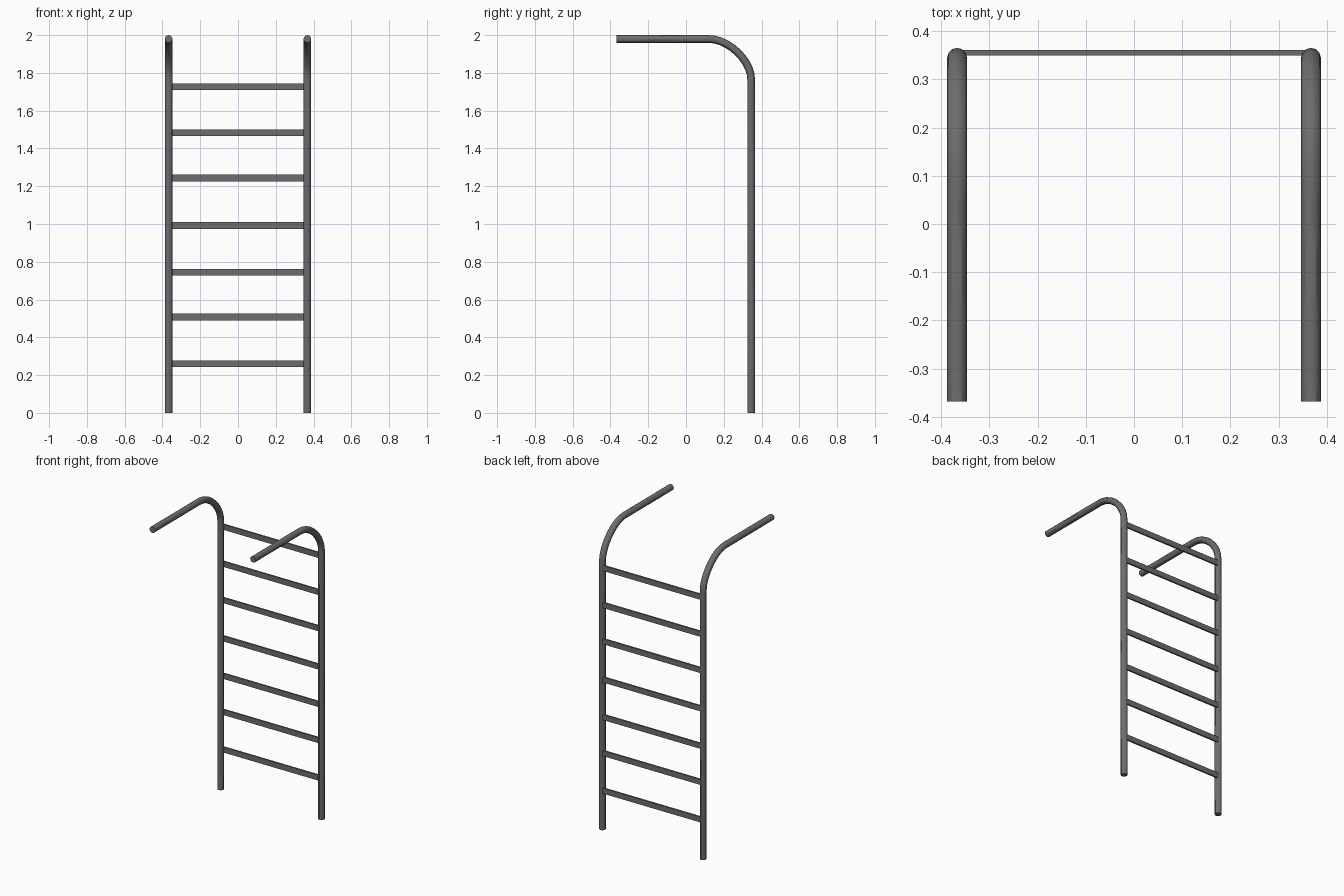
import bpy
from mathutils import Vector

cube = bpy.data.objects.get("Cube")
if cube:
    bpy.data.objects.remove(cube)

RAIL_X, RAIL_Y, RADIUS = 0.367, 0.345, 0.0205
TOP_Z = 2.0 - RADIUS
BEND_Y, BEND_Z = 0.12, 1.765   # where the bend meets the straight runs
FRONT_Y = -0.368

steel = bpy.data.materials.new("dark grey steel")
steel.use_nodes = True
grey = (0.155, 0.155, 0.155, 1)
steel.diffuse_color = grey
steel.node_tree.nodes["Principled BSDF"].inputs["Base Color"].default_value = grey


def add_rail(name, x):
    """Round pipe: upright, swept bend, horizontal handle."""
    curve = bpy.data.curves.new(name, "CURVE")
    curve.dimensions = "3D"
    curve.bevel_depth = RADIUS
    curve.bevel_resolution = 4
    curve.use_fill_caps = True
    curve.resolution_u = 10
    spline = curve.splines.new("BEZIER")
    spline.bezier_points.add(3)
    path = [Vector((x, RAIL_Y, 0)), Vector((x, RAIL_Y, BEND_Z)),
            Vector((x, BEND_Y, TOP_Z)), Vector((x, FRONT_Y, TOP_Z))]
    corner = Vector((x, RAIL_Y, TOP_Z))
    for point, co in zip(spline.bezier_points, path):
        point.co = co
        point.handle_left_type = point.handle_right_type = "FREE"
        point.handle_left = point.handle_right = co
    low, high = spline.bezier_points[1:3]
    low.handle_right = low.co.lerp(corner, 0.47)
    low.handle_left = low.co - Vector((0, 0, 0.1))
    high.handle_left = high.co.lerp(corner, 0.47)
    high.handle_right = high.co - Vector((0, 0.1, 0))
    spline.bezier_points[0].handle_right = path[0] + Vector((0, 0, 0.1))
    spline.bezier_points[3].handle_left = path[3] + Vector((0, 0.1, 0))
    rail = bpy.data.objects.new(name, curve)
    bpy.context.collection.objects.link(rail)
    curve.materials.append(steel)
    bpy.ops.object.select_all(action="DESELECT")
    rail.select_set(True)
    bpy.context.view_layer.objects.active = rail
    bpy.ops.object.convert(target="MESH")
    bpy.ops.object.shade_smooth_by_angle()


def add_rung(name, z):
    """Flat bar between the rails."""
    bpy.ops.mesh.primitive_cube_add(size=1, location=(0, 0.355, z))
    rung = bpy.context.object
    rung.name = name
    rung.scale = (2 * RAIL_X - 0.02, 0.011, 0.036)
    bpy.ops.object.transform_apply(location=False, rotation=False, scale=True)
    rung.data.materials.append(steel)


# Side rails
add_rail("left_rail", RAIL_X)
add_rail("right_rail", -RAIL_X)

# Rungs, bottom to top
for i, z in enumerate((0.26, 0.507, 0.745, 0.992, 1.244, 1.483, 1.727)):
    add_rung(f"rung_{i + 1}", z)
